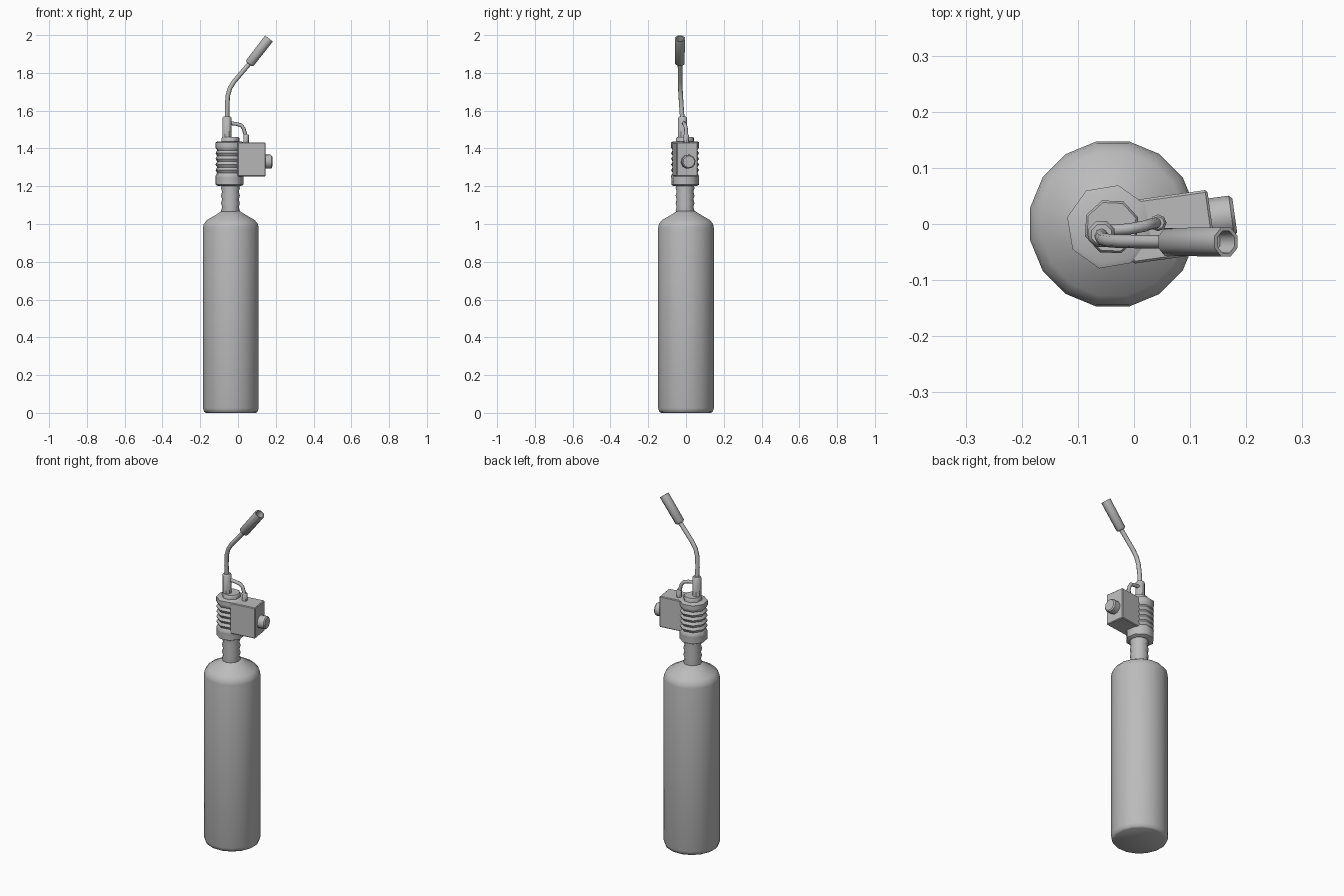
import bpy, bmesh, math
from mathutils import Vector, Matrix

cube = bpy.data.objects.get("Cube")
if cube:
    bpy.data.objects.remove(cube, do_unlink=True)

metal = bpy.data.materials.new("plain_grey")
metal.use_nodes = True
GREY = (0.5, 0.5, 0.5, 1)
metal.diffuse_color = GREY
metal.node_tree.nodes["Principled BSDF"].inputs["Base Color"].default_value = GREY


def finish(name, bm, angle=40):
    bmesh.ops.recalc_face_normals(bm, faces=bm.faces)
    mesh = bpy.data.meshes.new(name)
    bm.to_mesh(mesh)
    bm.free()
    mesh.materials.append(metal)
    obj = bpy.data.objects.new(name, mesh)
    bpy.context.collection.objects.link(obj)
    bpy.ops.object.select_all(action='DESELECT')
    obj.select_set(True)
    bpy.context.view_layer.objects.active = obj
    bpy.ops.object.shade_smooth_by_angle(angle=math.radians(angle))
    return obj


def skin(bm, rings):
    """Bridge consecutive rings and cap both ends."""
    for a, b in zip(rings, rings[1:]):
        n = len(a)
        for i in range(n):
            bm.faces.new((a[i], a[(i + 1) % n], b[(i + 1) % n], b[i]))
    bm.faces.new(rings[0])
    bm.faces.new(rings[-1])


def turned(name, profile, sides, origin, axis=(0, 0, 1), turn=0.0, angle=40):
    """Solid of revolution from (radius, height) points along an axis."""
    bm = bmesh.new()
    rot = Vector((0, 0, 1)).rotation_difference(Vector(axis)).to_matrix()
    rings = []
    for r, h in profile:
        ring = []
        for i in range(sides):
            a = math.tau * i / sides + turn
            ring.append(bm.verts.new(
                Vector(origin) + rot @ Vector((r * math.cos(a), r * math.sin(a), h))))
        rings.append(ring)
    skin(bm, rings)
    return finish(name, bm, angle)


def pipe(name, path, radius, sides=8):
    """Round tube swept along a path."""
    pts = [Vector(p) for p in path]
    bm = bmesh.new()
    rings = []
    for k, p in enumerate(pts):
        d = pts[min(k + 1, len(pts) - 1)] - pts[max(k - 1, 0)]
        d.normalize()
        u = Vector((0, 1, 0)).cross(d).normalized()
        v = d.cross(u)
        rings.append([bm.verts.new(p + radius * (u * math.cos(t) + v * math.sin(t)))
                      for t in (math.tau * i / sides for i in range(sides))])
    skin(bm, rings)
    return finish(name, bm, 60)


def ribs(radius, depth, start, end, count):
    """Profile points alternating between crest and groove."""
    step = (end - start) / (2 * count)
    return [(radius - (depth if i % 2 else 0), start + step * i)
            for i in range(2 * count + 1)]


# gas bottle
turned("gas_bottle", [(0.135, 0), (0.144, 0.006), (0.15, 0.025), (0.15, 0.98),
                      (0.146, 1.0), (0.13, 1.02), (0.07, 1.055), (0.05, 1.068)],
       16, (-0.038, 0, 0), turn=math.pi / 16, angle=50)

# ribbed neck
turned("ribbed_neck", [(0.044, 1.055)] + ribs(0.05, 0.006, 1.07, 1.19, 3)
       + [(0.046, 1.21)], 12, (-0.04, -0.005, 0), angle=60)

# ribbed grip with a collar underneath and a cap on top
GRIP = (-0.045, -0.005, 0)
turned("ribbed_grip", [(0.06, 1.2), (0.075, 1.208), (0.075, 1.245)]
       + ribs(0.076, 0.009, 1.255, 1.405, 5) + [(0.076, 1.41), (0.076, 1.432), (0.066, 1.437)],
       8, GRIP, turn=math.radians(32), angle=50)
turned("grip_cap", [(0.05, 1.43), (0.05, 1.455), (0.046, 1.46)],
       8, (-0.04, -0.005, 0), turn=math.radians(20))

# valve housing, turned slightly about the upright axis
out = Vector((math.cos(math.radians(8)), math.sin(math.radians(8)), 0))
bm = bmesh.new()
bmesh.ops.create_cube(bm, size=1)
bmesh.ops.scale(bm, vec=(0.15, 0.112, 0.18), verts=bm.verts)
bmesh.ops.bevel(bm, geom=bm.edges[:], offset=0.004, segments=1, affect='EDGES')
bmesh.ops.transform(bm, verts=bm.verts, matrix=Matrix.Translation((0.064, -0.005, 1.342))
                    @ Matrix.Rotation(math.radians(8), 4, 'Z'))
finish("valve_housing", bm, 30)

# control knob
turned("control_knob", [(0.037, 0), (0.037, 0.039), (0.031, 0.045)],
       10, Vector((0.135, 0.009, 1.33)), out)

# nozzle socket and bent burner pipe
turned("nozzle_socket", [(0.025, 1.45), (0.025, 1.562), (0.019, 1.57)],
       8, (-0.058, -0.018, 0), turn=math.pi / 8)
pipe("burner_pipe", [(-0.058, -0.019, 1.55), (-0.058, -0.024, 1.62), (-0.054, -0.028, 1.68),
                     (-0.042, -0.03, 1.72), (-0.02, -0.031, 1.755), (0.072, -0.032, 1.862)], 0.012)

# hollow burner head
start, end = Vector((0.058, -0.032, 1.846)), Vector((0.164, -0.032, 1.982))
length = (end - start).length
turned("burner_head", [(0.018, 0), (0.027, 0.008), (0.028, length),
                       (0.021, length), (0.019, length - 0.04)],
       8, start, end - start, turn=math.pi / 8, angle=50)

# feed line and its fitting
pipe("feed_line", [(-0.05, -0.012, 1.535), (-0.01, -0.009, 1.53), (0.018, -0.004, 1.522),
                   (0.03, 0, 1.505), (0.041, 0.002, 1.465)], 0.01)
turned("feed_fitting", [(0.015, 1.425), (0.015, 1.468), (0.011, 1.475)],
       8, (0.043, 0.002, 0))
